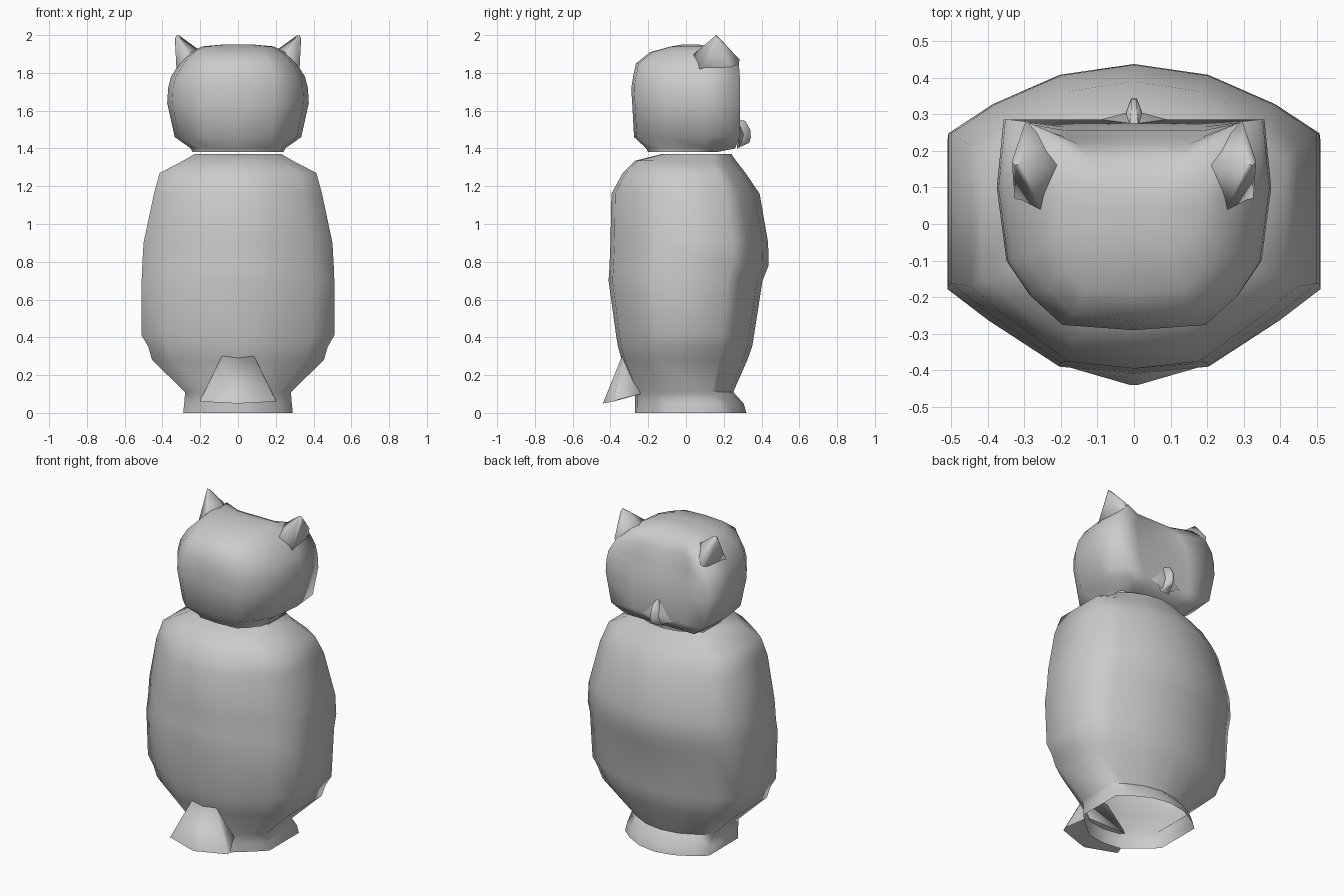
import bpy, bmesh, math

if "Cube" in bpy.data.objects:
    bpy.data.objects.remove(bpy.data.objects["Cube"])


def finish(name, bm, angle):
    bmesh.ops.recalc_face_normals(bm, faces=bm.faces)
    mesh = bpy.data.meshes.new(name)
    bm.to_mesh(mesh)
    bm.free()
    ob = bpy.data.objects.new(name, mesh)
    bpy.context.collection.objects.link(ob)
    bpy.ops.object.select_all(action='DESELECT')
    ob.select_set(True)
    bpy.context.view_layer.objects.active = ob
    bpy.ops.object.shade_smooth_by_angle(angle=math.radians(angle))
    return ob


def loft(name, half, rings, angle, cap_top):
    """Skin a mirrored half section through rings of
    (z, half width, front y, back y, inward dish of the front middle)."""
    section = half + [(-x, y) for x, y in half[-2:0:-1]]
    bm = bmesh.new()
    loops = []
    for z, w, yf, yb, dish in rings:
        c, d = (yf + yb) / 2, (yf - yb) / 2
        loops.append([bm.verts.new((x * w, c + y * d - (dish if abs(x) < .6 and y > .9 else 0), z))
                      for x, y in section])
    n = len(section)
    for a, b in zip(loops, loops[1:]):
        for i in range(n):
            j = (i + 1) % n
            bm.faces.new((a[i], a[j], b[j], b[i]))
    if cap_top:
        bm.faces.new(loops[-1])
    return finish(name, bm, angle)


def hull(name, points, angle=75):
    bm = bmesh.new()
    for p in points:
        bm.verts.new(p)
    res = bmesh.ops.convex_hull(bm, input=bm.verts[:])
    junk = [g for g in res['geom_interior'] if isinstance(g, bmesh.types.BMVert)]
    if junk:
        bmesh.ops.delete(bm, geom=junk, context='VERTS')
    return finish(name, bm, angle)


# Hollow body, open at neck and base, with flat folded wings at the sides
body_half = [(0, 1), (.4, .93), (.76, .74), (1, .55), (1, -.43),
             (.78, -.64), (.4, -.95), (0, -1)]
loft("body", body_half, [(*r, 0) for r in [
    (0, .29, .32, -.27), (.05, .285, .305, -.27), (.11, .28, .25, -.27),
    (.28, .455, .325, -.34), (.35, .475, .35, -.36), (.41, .51, .36, -.37),
    (.70, .51, .405, -.41), (.78, .507, .437, -.405), (.90, .50, .435, -.40),
    (1.16, .445, .39, -.395), (1.27, .415, .315, -.335),
    (1.335, .29, .265, -.27), (1.37, .23, .24, -.13)]], 62, False)

# Hollow head with a slightly dished face on the +y side
head_half = [(0, 1), (.5, 1), (.95, 1), (1, .35), (.93, -.35),
             (.76, -.68), (.53, -.95), (0, -1)]
loft("head", head_half, [
    (1.38, .24, .16, -.20, 0), (1.40, .25, .26, -.21, 0), (1.46, .335, .285, -.275, 0),
    (1.64, .375, .285, -.285, .02), (1.72, .37, .285, -.29, .03),
    (1.78, .355, .285, -.28, .05), (1.85, .31, .28, -.265, .06),
    (1.91, .25, .23, -.19, .05), (1.94, .19, .12, -.08, 0),
    (1.95, .08, .07, -.02, 0)], 100, True)

# Ears rooted deep in the head
for side, s in (("left", -1), ("right", 1)):
    hull("ear_" + side, [
        (s * .325, .16, 2.0), (s * .31, .165, 1.997), (s * .318, .145, 1.985),
        (s * .334, .17, 1.98), (s * .19, .16, 1.91), (s * .295, .284, 1.87),
        (s * .30, .26, 1.76), (s * .20, .15, 1.76),
        (s * .25, .03, 1.89), (s * .325, .06, 1.80)])

# Beak: a narrow hooked ridge over a flared root
hull("beak", [p for s in (-1, 1) for p in [
    (s * .035, .27, 1.43), (s * .03, .27, 1.40), (s * .012, .26, 1.56),
    (s * .008, .315, 1.545), (s * .008, .34, 1.50), (s * .008, .343, 1.46),
    (s * .008, .335, 1.43)]])
hull("beak_root", [(-.11, .28, 1.45), (.11, .28, 1.45), (0, .27, 1.57),
                   (0, .31, 1.48), (0, .28, 1.40), (0, .30, 1.43)])

# Tail flaring out below the back
hull("tail", [p for s in (-1, 1) for p in [
    (s * .08, -.335, .31), (s * .14, -.32, .19), (s * .20, -.385, .06),
    (s * .01, -.44, .05), (s * .20, -.36, .07), (s * .14, -.24, .10)]])
